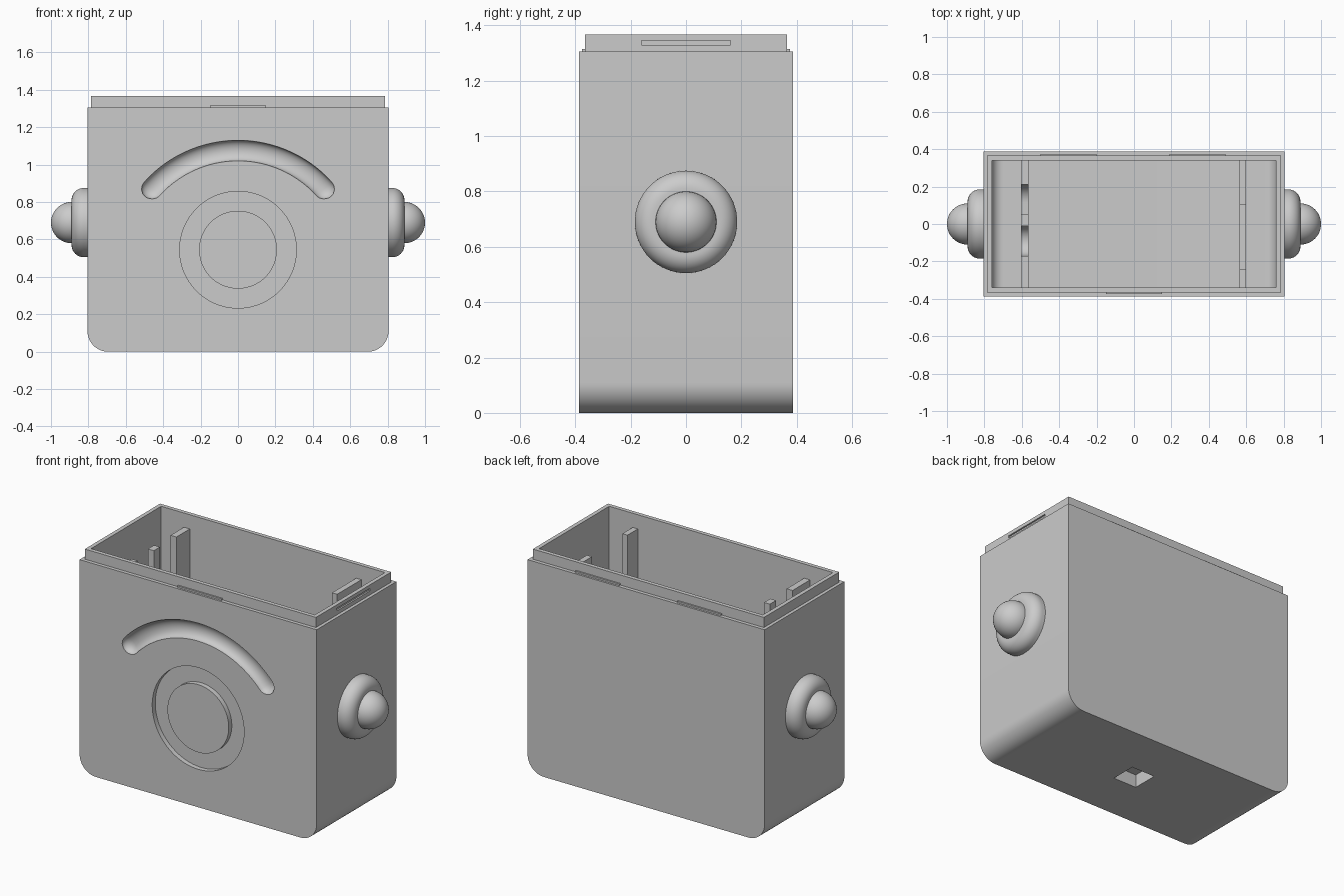
import bpy, bmesh
from math import sin, cos, pi, radians
from mathutils import Matrix, Vector

if "Cube" in bpy.data.objects:
    bpy.data.objects.remove(bpy.data.objects["Cube"])

grey = bpy.data.materials.new("plain grey")
grey.use_nodes = True
grey.diffuse_color = (0.6, 0.6, 0.6, 1)
grey.node_tree.nodes["Principled BSDF"].inputs["Base Color"].default_value = (0.6, 0.6, 0.6, 1)


def finish(name, bm):
    bmesh.ops.recalc_face_normals(bm, faces=bm.faces)
    mesh = bpy.data.meshes.new(name)
    bm.to_mesh(mesh)
    bm.free()
    mesh.materials.append(grey)
    ob = bpy.data.objects.new(name, mesh)
    bpy.context.collection.objects.link(ob)
    return ob


def prism(name, profile, axis, lo, hi):
    """Extrude a (horizontal, z) profile along x or y."""
    bm = bmesh.new()
    place = (lambda h, z: (lo, h, z)) if axis == "x" else (lambda h, z: (h, lo, z))
    face = bm.faces.new([bm.verts.new(place(h, z)) for h, z in profile])
    out = bmesh.ops.extrude_face_region(bm, geom=[face])
    step = Vector((hi - lo, 0, 0) if axis == "x" else (0, hi - lo, 0))
    bmesh.ops.translate(bm, vec=step, verts=[v for v in out["geom"] if isinstance(v, bmesh.types.BMVert)])
    return finish(name, bm)


def box(name, x, y, z):
    return prism(name, [(x[0], z[0]), (x[1], z[0]), (x[1], z[1]), (x[0], z[1])], "y", *y)


def lathe(name, profile, axis, centre, steps=64, closed=False):
    """Spin a (distance along axis, radius) profile around the axis."""
    bm = bmesh.new()
    verts = [bm.verts.new((r, 0, d)) for d, r in profile]
    edges = [bm.edges.new(pair) for pair in zip(verts, verts[1:])]
    if closed:
        edges.append(bm.edges.new((verts[-1], verts[0])))
    bmesh.ops.spin(bm, geom=verts + edges, cent=(0, 0, 0), axis=(0, 0, 1), angle=2 * pi, steps=steps)
    bmesh.ops.remove_doubles(bm, verts=bm.verts, dist=0.0001)
    turn = Vector((0, 0, 1)).rotation_difference(Vector(axis)).to_matrix().to_4x4()
    bm.transform(Matrix.Translation(centre) @ turn)
    return finish(name, bm)


def arc(cx, cz, r, start, end, n=12):
    return [(cx + r * cos(radians(start + (end - start) * i / n)),
             cz + r * sin(radians(start + (end - start) * i / n))) for i in range(n + 1)]


def tub(name, half, floor, top, r, depth):
    """Block with two rounded lower corners."""
    pts = [(half, top), (-half, top)]
    pts += arc(-half + r, floor + r, r, 180, 270) + arc(half - r, floor + r, r, 270, 360)
    return prism(name, pts, "y", -depth, depth)


def combine(target, tool, operation):
    mod = target.modifiers.new("cut", "BOOLEAN")
    mod.operation, mod.solver, mod.object = operation, "EXACT", tool
    bpy.context.view_layer.objects.active = target
    bpy.ops.object.modifier_apply(modifier=mod.name)
    bpy.data.objects.remove(tool)


def smooth(ob):
    bpy.ops.object.select_all(action="DESELECT")
    ob.select_set(True)
    bpy.context.view_layer.objects.active = ob
    bpy.ops.object.shade_smooth_by_angle(angle=radians(30))


# Housing with stepped lip and hollow inside
housing = tub("housing", 0.805, 0, 1.305, 0.11, 0.387)
combine(housing, box("lip", (-0.785, 0.785), (-0.365, 0.365), (1.2, 1.367)), "UNION")
combine(housing, tub("cavity", 0.76, 0.1, 1.5, 0.06, 0.34), "DIFFERENCE")

# Square pocket underneath and slot in one end of the lip
combine(housing, box("pocket", (-0.08, 0.08), (-0.08, 0.08), (-0.1, 0.08)), "DIFFERENCE")
combine(housing, box("lip_slot", (0.775, 0.9), (-0.16, 0.16), (1.329, 1.345)), "DIFFERENCE")

# Ring groove on the front
ring = [(0, 0.208), (0, 0.312), (0.13, 0.312), (0.13, 0.208)]
combine(housing, lathe("ring_groove", ring, (0, -1, 0), (0, -0.357, 0.545), 96, True), "DIFFERENCE")

# Curved round-ended channel above the ring
bm = bmesh.new()
path_r, half_w, deep, sweep, cap = 0.62, 0.055, 0.04, radians(48), radians(5)
stations = [(-sweep - cap * cos(a), sin(a)) for a in (0.12, 0.4, 0.8, 1.2)]
stations += [(-sweep + 2 * sweep * i / 40, 1) for i in range(41)]
stations += [(-t, s) for t, s in reversed(stations[:4])]
rings = []
for t, s in stations:
    rings.append([])
    for k in range(24):
        a = 2 * pi * k / 24
        r = path_r + half_w * s * cos(a)
        rings[-1].append(bm.verts.new((r * sin(t), -0.387 + deep * s * sin(a), 0.455 + r * cos(t))))
for a, b in zip(rings, rings[1:]):
    for k in range(24):
        bm.faces.new((a[k], a[k - 1], b[k - 1], b[k]))
bm.faces.new(rings[0])
bm.faces.new(rings[-1])
combine(housing, finish("channel", bm), "DIFFERENCE")
smooth(housing)

# Snap ridges around the lip
for name, x0, x1, side in (("front_ridge", -0.15, 0.15, -1),
                           ("back_ridge_right", -0.5, -0.2, 1),
                           ("back_ridge_left", 0.19, 0.49, 1)):
    box(name, (x0, x1), sorted((side * 0.36, side * 0.375)), (1.3, 1.315))

# Side knobs: rounded collar with a domed button
collar = [(-0.01, 0), (-0.01, 0.185), (0.02, 0.185)]
collar += arc(0.02, 0.12, 0.065, 90, 0)[1:] + [(0.085, 0)]
dome = [(0.07, 0), (0.07, 0.11)] + arc(0.085, 0, 0.11, 90, 0)
for side, label in ((1, "left"), (-1, "right")):
    for part, profile in (("collar", collar), ("button", dome)):
        smooth(lathe(label + "_" + part, profile, (side, 0, 0), (side * 0.805, 0, 0.69)))

# Inner support plates with notched tops
top, low = 1.28, 0.69
outline = [(-0.34, 0.09), (0.34, 0.09), (0.34, top), (0.21, top)]
outline += arc(0.115, low, 0.095, 0, -90) + [(0.05, low - 0.095), (0.05, top), (-0.01, top)]
outline += arc(-0.09, low, 0.08, 0, -180) + [(-0.17, top), (-0.34, top)]
smooth(prism("right_support", outline, "x", -0.605, -0.565))
outline = [(-0.34, 0.09), (0.34, 0.09), (0.34, top), (0.105, top),
           (0.105, low), (-0.24, low), (-0.24, top), (-0.34, top)]
prism("left_support", outline, "x", 0.565, 0.6)
